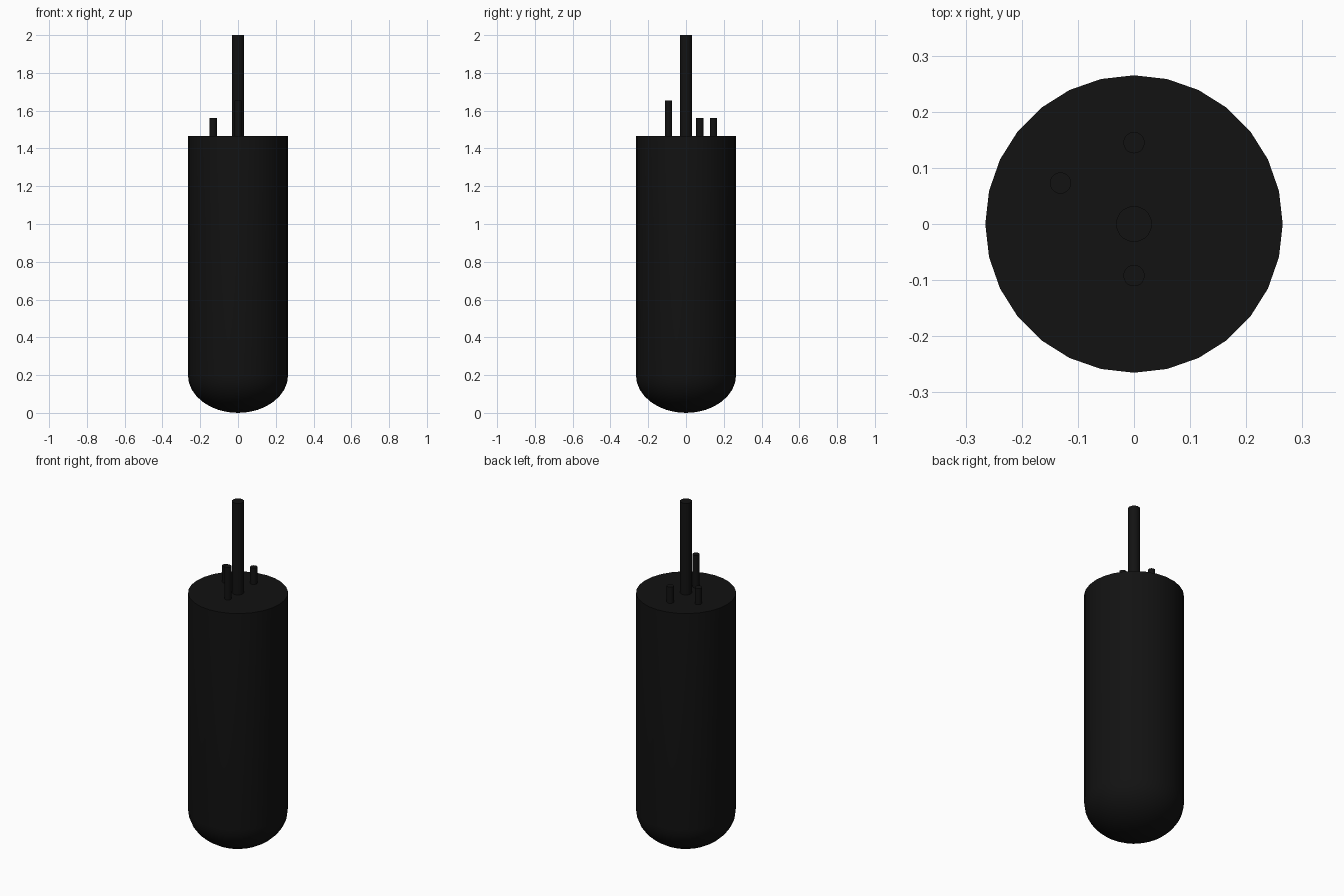
import bpy, bmesh, math

if "Cube" in bpy.data.objects:
    bpy.data.objects.remove(bpy.data.objects["Cube"])

black = bpy.data.materials.new("black")
black.diffuse_color = (0.006, 0.006, 0.006, 1)
black.use_nodes = True
black.node_tree.nodes["Principled BSDF"].inputs["Base Color"].default_value = black.diffuse_color


def lathe(name, profile, sides, at=(0, 0)):
    """Revolve (radius, z) points around z; end points at radius 0 close the shape."""
    bm = bmesh.new()
    verts = [bm.verts.new((0, r, z)) for r, z in profile]
    edges = [bm.edges.new(p) for p in zip(verts, verts[1:])]
    bmesh.ops.spin(bm, geom=verts + edges, cent=(0, 0, 0), axis=(0, 0, 1),
                   angle=math.tau, steps=sides, use_merge=True)
    bmesh.ops.remove_doubles(bm, verts=bm.verts, dist=1e-5)
    bmesh.ops.recalc_face_normals(bm, faces=bm.faces)
    mesh = bpy.data.meshes.new(name)
    bm.to_mesh(mesh)
    bm.free()
    mesh.materials.append(black)
    ob = bpy.data.objects.new(name, mesh)
    ob.location = (*at, 0)
    bpy.context.collection.objects.link(ob)
    bpy.ops.object.select_all(action='DESELECT')
    ob.select_set(True)
    bpy.context.view_layer.objects.active = ob
    bpy.ops.object.shade_smooth_by_angle(angle=math.radians(35))
    return ob


# Body: straight cylinder with a rounded, flattened dome below
R, DOME, TOP = 0.265, 0.2, 1.465
dome = [(R * math.sin(a), DOME * (1 - math.cos(a)))
        for a in (math.pi / 2 * i / 8 for i in range(9))]
lathe("body", dome + [(R, TOP), (0, TOP)], 28)

# Rods standing on the flat top: name, x, y, radius, top height
for name, x, y, r, top in [
    ("main_rod", 0, 0, 0.032, 2.0),
    ("front_pin", 0, -0.092, 0.019, 1.655),
    ("back_pin", 0, 0.145, 0.019, 1.56),
    ("side_pin", -0.131, 0.073, 0.019, 1.56),
]:
    lathe(name, [(0, TOP), (r, TOP), (r, top), (0, top)], 20, (x, y))
